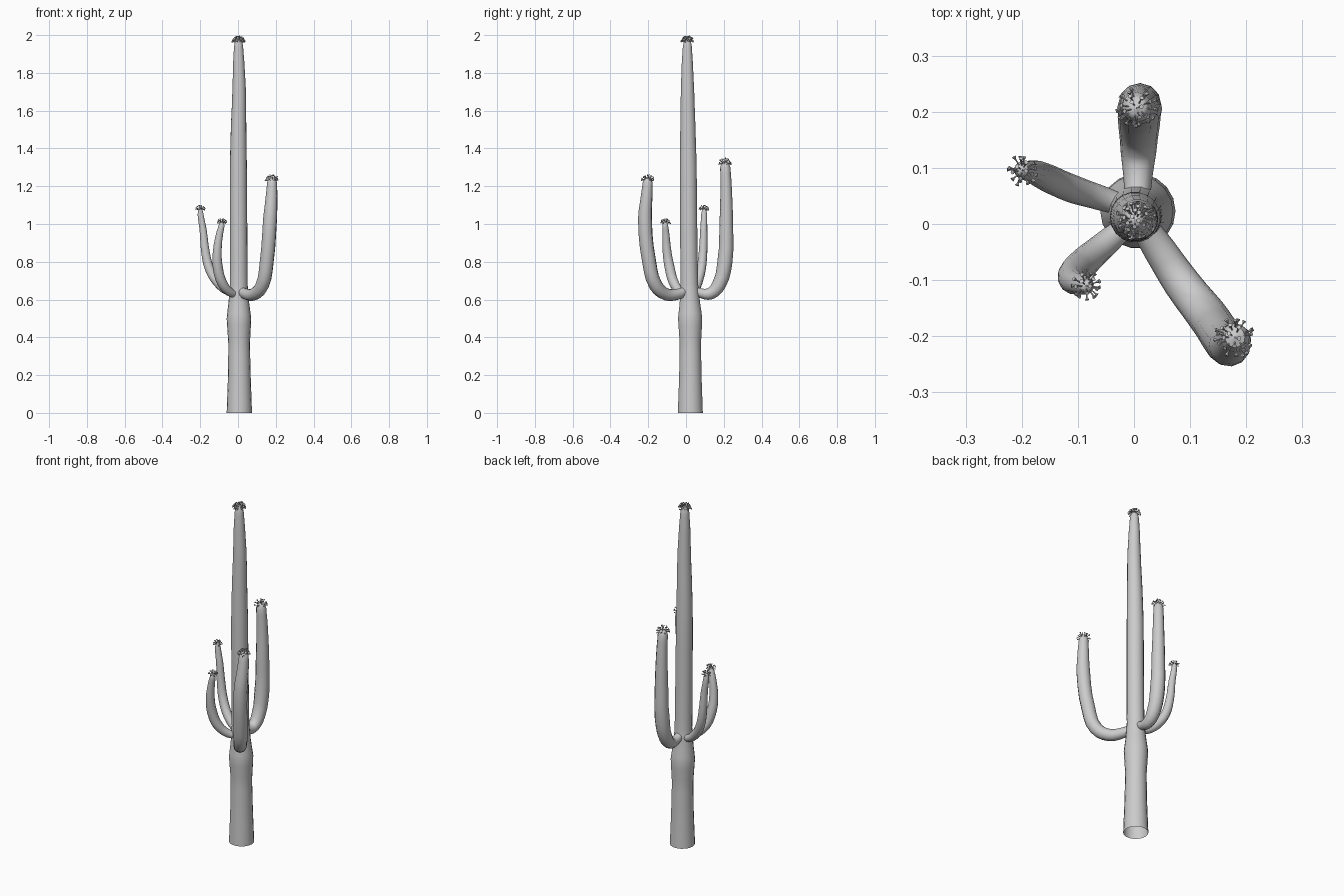
import bpy, bmesh, math, random
from mathutils import Vector, Matrix

random.seed(4)


def limb(name, pts, res, steps):
    """Smooth tapering tube through (x, y, z, radius) points, open at its root."""
    cu = bpy.data.curves.new(name, 'CURVE')
    cu.dimensions = '3D'
    cu.bevel_depth = 1.0
    cu.bevel_resolution = res
    cu.resolution_u = steps
    cu.use_fill_caps = False
    sp = cu.splines.new('BEZIER')
    sp.bezier_points.add(len(pts) - 1)
    for bp, (x, y, z, r) in zip(sp.bezier_points, pts):
        bp.co = (x, y, z)
        bp.radius = r
        bp.handle_left_type = bp.handle_right_type = 'AUTO'
    ob = bpy.data.objects.new(name, cu)
    bpy.context.collection.objects.link(ob)
    bpy.ops.object.select_all(action='DESELECT')
    ob.select_set(True)
    bpy.context.view_layer.objects.active = ob
    bpy.ops.object.convert(target='MESH')
    bpy.ops.object.shade_smooth_by_angle(angle=math.radians(50))


def flowers(name, centre, r, count, reach):
    """Crown of little stalked cups fanned over a rounded tip."""
    bm = bmesh.new()
    for i in range(count):
        tilt = math.radians(88) * math.sqrt((i + 0.5) / count)
        turn = i * 2.4 + random.uniform(-0.3, 0.3)
        d = Vector((math.sin(tilt) * math.cos(turn),
                    math.sin(tilt) * math.sin(turn), math.cos(tilt)))
        length = reach * random.uniform(0.75, 1.0)
        rot = d.to_track_quat('Z', 'Y').to_matrix().to_4x4()
        base = Vector(centre) + d * r * 0.85
        # stalk, then flared cup
        for r1, r2, a, b in ((0.0012, 0.0016, 0.0, 0.75), (0.0018, 0.0042, 0.7, 1.0)):
            m = Matrix.Translation(base + d * length * (a + b) / 2) @ rot
            bmesh.ops.create_cone(bm, cap_ends=True, segments=6, radius1=r1,
                                  radius2=r2, depth=length * (b - a), matrix=m)
    me = bpy.data.meshes.new(name)
    bm.to_mesh(me)
    bm.free()
    bpy.context.collection.objects.link(bpy.data.objects.new(name, me))


# Trunk
limb("trunk", [
    (0.007, 0.023, 0.0, 0.067), (0.007, 0.023, 0.2, 0.060), (0.006, 0.023, 0.36, 0.057),
    (0.005, 0.022, 0.5, 0.065), (0.004, 0.020, 0.6, 0.053), (0.004, 0.018, 0.68, 0.047),
    (0.003, 0.014, 1.0, 0.046), (0.002, 0.012, 1.3, 0.045), (0.003, 0.010, 1.5, 0.041),
    (0.006, 0.008, 1.7, 0.036), (0.004, 0.007, 1.85, 0.030), (0.003, 0.007, 1.94, 0.024),
    (0.003, 0.007, 1.965, 0.019), (0.003, 0.007, 1.977, 0.011), (0.003, 0.007, 1.981, 0.001),
], 7, 4)

# Arms: root, elbow, then upright and tapering
limb("front_right_arm", [
    (0.015, 0.0, 0.645, 0.024), (0.045, -0.045, 0.628, 0.029), (0.085, -0.105, 0.628, 0.033),
    (0.128, -0.160, 0.675, 0.036), (0.152, -0.195, 0.80, 0.037), (0.170, -0.217, 1.03, 0.037),
    (0.178, -0.208, 1.15, 0.031), (0.180, -0.203, 1.22, 0.026), (0.180, -0.202, 1.242, 0.018),
    (0.180, -0.202, 1.248, 0.001),
], 4, 3)
limb("back_arm", [
    (0.006, 0.04, 0.65, 0.022), (0.007, 0.085, 0.632, 0.026), (0.008, 0.13, 0.632, 0.032),
    (0.009, 0.175, 0.68, 0.037), (0.010, 0.206, 0.80, 0.040), (0.010, 0.213, 1.0, 0.036),
    (0.008, 0.212, 1.2, 0.030), (0.005, 0.208, 1.30, 0.027), (0.005, 0.207, 1.323, 0.019),
    (0.005, 0.207, 1.33, 0.001),
], 4, 3)
limb("back_left_arm", [
    (-0.01, 0.03, 0.635, 0.018), (-0.055, 0.045, 0.645, 0.022), (-0.108, 0.062, 0.69, 0.025),
    (-0.150, 0.080, 0.76, 0.025), (-0.172, 0.090, 0.85, 0.023), (-0.185, 0.094, 0.97, 0.019),
    (-0.198, 0.096, 1.05, 0.016), (-0.199, 0.096, 1.078, 0.011), (-0.199, 0.096, 1.084, 0.001),
], 4, 3)
limb("front_left_arm", [
    (-0.01, 0.0, 0.625, 0.018), (-0.045, -0.03, 0.64, 0.023), (-0.085, -0.065, 0.69, 0.027),
    (-0.107, -0.087, 0.77, 0.027), (-0.110, -0.100, 0.85, 0.024), (-0.097, -0.107, 0.95, 0.019),
    (-0.087, -0.110, 0.99, 0.016), (-0.085, -0.110, 1.008, 0.011), (-0.085, -0.110, 1.013, 0.001),
], 4, 3)

# Flower crowns on every tip
for nm, c, r, n, reach in (
    ("trunk_flowers", (0.003, 0.007, 1.962), 0.020, 48, 0.021),
    ("front_right_flowers", (0.180, -0.202, 1.228), 0.020, 26, 0.022),
    ("back_flowers", (0.005, 0.207, 1.313), 0.021, 26, 0.022),
    ("back_left_flowers", (-0.199, 0.096, 1.073), 0.013, 20, 0.019),
    ("front_left_flowers", (-0.085, -0.110, 1.002), 0.013, 20, 0.019),
):
    flowers(nm, c, r, n, reach)
